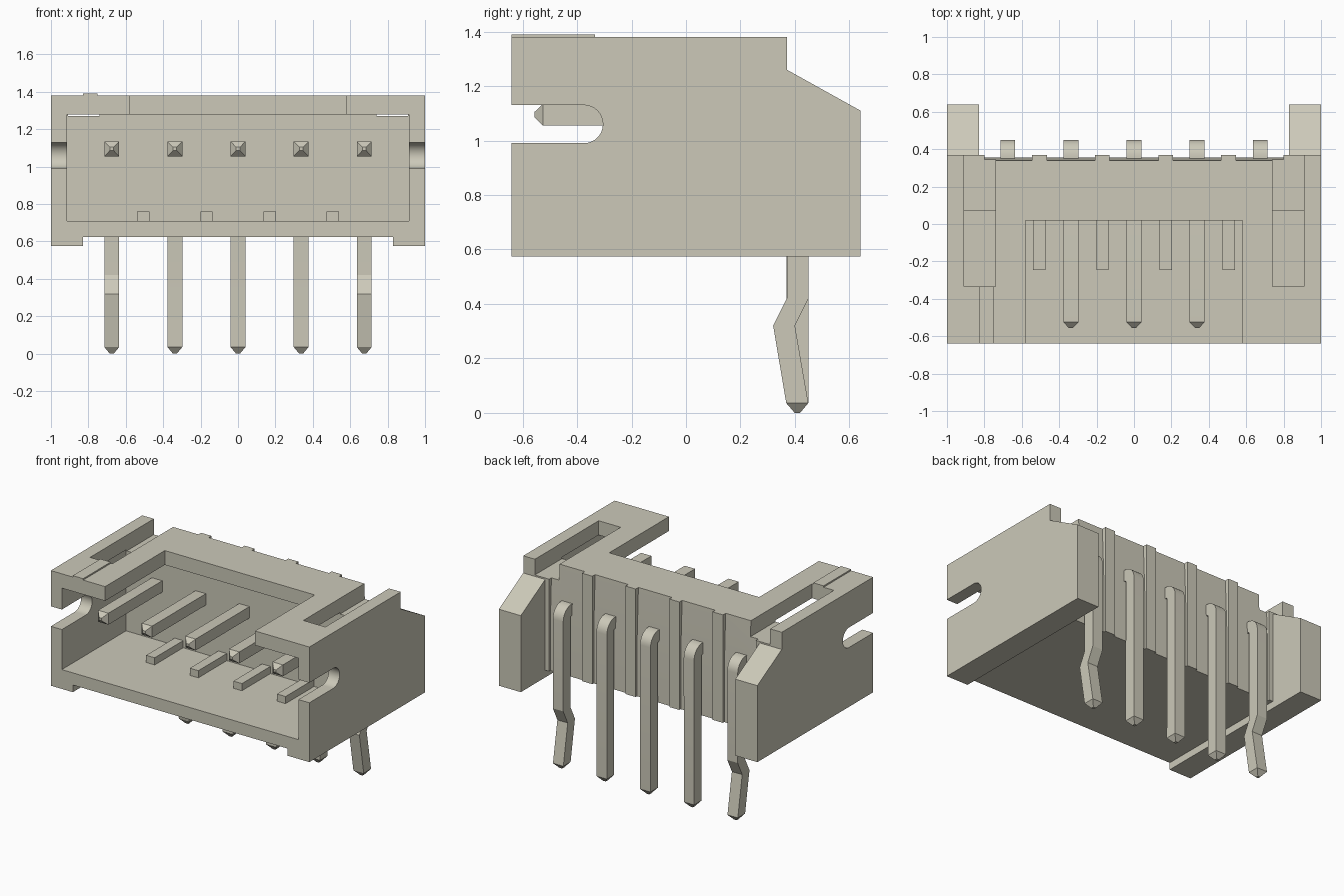
import bpy, bmesh, math

if "Cube" in bpy.data.objects:
    bpy.data.objects.remove(bpy.data.objects["Cube"])

mat = bpy.data.materials.new("warm grey beige")
mat.use_nodes = True
COLOUR = (0.604, 0.584, 0.485, 1)
mat.diffuse_color = COLOUR
mat.node_tree.nodes["Principled BSDF"].inputs["Base Color"].default_value = COLOUR


def finish(name, bm):
    bmesh.ops.recalc_face_normals(bm, faces=bm.faces)
    mesh = bpy.data.meshes.new(name)
    bm.to_mesh(mesh)
    bm.free()
    mesh.materials.append(mat)
    ob = bpy.data.objects.new(name, mesh)
    bpy.context.collection.objects.link(ob)
    return ob


def loft(name, rings):
    """Closed solid through rings that share a vertex count."""
    bm = bmesh.new()
    loops = [[bm.verts.new(p) for p in ring] for ring in rings]
    for a, b in zip(loops, loops[1:]):
        for i in range(len(a)):
            j = (i + 1) % len(a)
            bm.faces.new((a[i], a[j], b[j], b[i]))
    bm.faces.new(loops[0])
    bm.faces.new(loops[-1])
    return finish(name, bm)


def extrude_x(name, profile, x0, x1):
    """Extrude a (y, z) profile along x."""
    return loft(name, [[(x, y, z) for y, z in profile] for x in (x0, x1)])


def box(name, x0, x1, y0, y1, z0, z1):
    return extrude_x(name, [(y0, z0), (y1, z0), (y1, z1), (y0, z1)], x0, x1)


def activate(ob):
    bpy.ops.object.select_all(action='DESELECT')
    ob.select_set(True)
    bpy.context.view_layer.objects.active = ob


def cut(ob, cutter):
    cutter.hide_render = True
    mod = ob.modifiers.new("cut", 'BOOLEAN')
    mod.operation = 'DIFFERENCE'
    mod.solver = 'EXACT'
    mod.object = cutter
    activate(ob)
    bpy.ops.object.modifier_apply(modifier=mod.name)
    bpy.data.objects.remove(cutter)


# Housing: side outline with chamfered rear wings
housing = extrude_x("housing", [(-.64, .575), (.64, .575), (.64, 1.11),
                                (.37, 1.26), (.37, 1.38), (-.64, 1.38)], -1, 1)

# Space between the wings and between the two feet
cut(housing, box("cutter", -.83, .83, .37, .8, .4, 1.6))
cut(housing, box("cutter", -.83, .83, -.8, .8, .4, .625))

# Front cavity and the notch in its roof
cut(housing, box("cutter", -.915, .915, -.8, .07, .71, 1.28))
cut(housing, box("cutter", -.58, .58, -.8, .02, 1.2, 1.5))

# Slots in the roof, open at the rear
for s in (-1, 1):
    x0, x1 = sorted((s * .74, s * .91))
    cut(housing, box("cutter", x0, x1, -.335, .5, 1.27, 1.5))

# Round-ended side slots
arc = [(-.375 + .07 * math.sin(math.pi * i / 16), 1.06 - .07 * math.cos(math.pi * i / 16))
       for i in range(17)]
cut(housing, extrude_x("cutter", [(-.8, .99)] + arc + [(-.8, 1.13)], -1.2, 1.2))

# Recessed rear panels, leaving ribs between the pins
panel = [(.355, .5), (.5, .5), (.5, 1.5), (.34, 1.5), (.34, 1.38), (.355, 1.0)]
for x0, x1 in ((-.8, -.545), (-.465, -.208), (-.13, .13), (.208, .465), (.545, .8)):
    cut(housing, extrude_x("cutter", panel, x0, x1))

activate(housing)
bpy.ops.object.shade_smooth_by_angle(angle=math.radians(20))

# First-pin mark on the roof
box("roof_mark", -.83, -.75, -.64, -.335, 1.375, 1.39)

# Guide ribs on the cavity floor
for i in range(4):
    x = -.506 + i * .3375
    box(f"floor_rib_{i + 1}", x - .033, x + .033, -.245, .08, .70, .76)


# Pins: (y, z) of inner edge, (y, z) of outer edge, half width
def pin(name, x, kinked):
    w = .04
    stations = [((-.557, 1.086), (-.557, 1.104), .01),
                ((-.525, 1.055), (-.525, 1.135), w)]
    for i in range(9):  # rounded bend behind the housing
        a = math.pi / 2 * i / 8
        s, c = math.sin(a), math.cos(a)
        stations.append(((.36 + .01 * s, 1.045 + .01 * c),
                         (.36 + .09 * s, 1.045 + .09 * c), w))
    if kinked:
        stations += [((.37, .42), (.45, .42), w), ((.32, .32), (.40, .32), w)]
    stations += [((.368, .036), (.449, .036), w), ((.399, 0), (.419, 0), .01)]
    ob = loft(name, [[(x - h, *a), (x + h, *a), (x + h, *b), (x - h, *b)]
                     for a, b, h in stations])
    activate(ob)
    bpy.ops.object.shade_smooth_by_angle(angle=math.radians(15))


for i in range(5):
    pin(f"pin_{i + 1}", (i - 2) * .3375, i in (0, 4))
